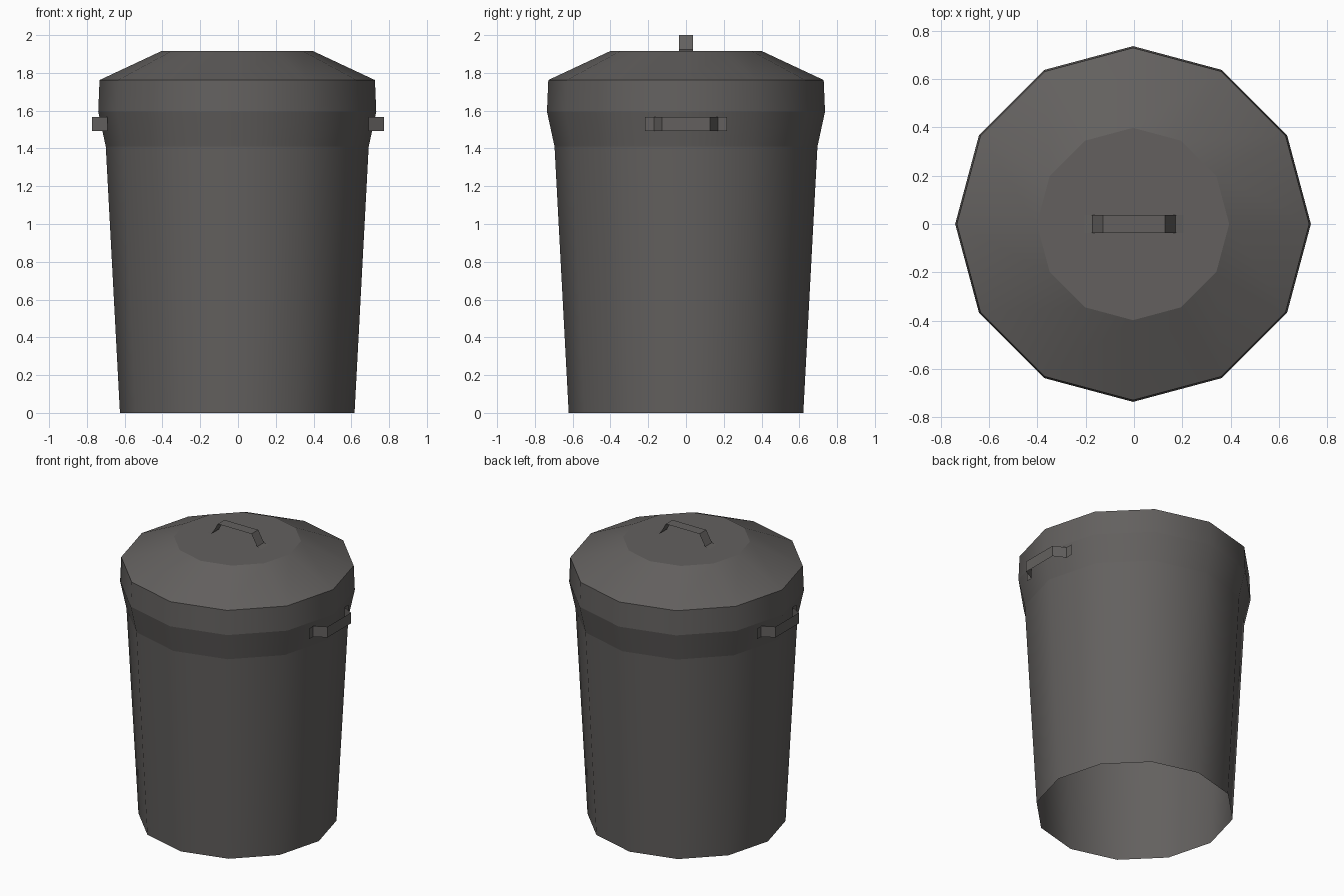
import bpy, bmesh, math

if "Cube" in bpy.data.objects:
    bpy.data.objects.remove(bpy.data.objects["Cube"])

SIDES = 12
OFFSET_X = -0.004

metal = bpy.data.materials.new("dark_grey_metal")
metal.diffuse_color = (0.125, 0.118, 0.114, 1)
metal.use_nodes = True
metal.node_tree.nodes["Principled BSDF"].inputs["Base Color"].default_value = metal.diffuse_color


def finish(bm, name):
    mesh = bpy.data.meshes.new(name)
    bm.to_mesh(mesh)
    bm.free()
    mesh.materials.append(metal)
    obj = bpy.data.objects.new(name, mesh)
    bpy.context.collection.objects.link(obj)
    return obj


def lathe(name, profile, cap_top=False):
    """Twelve-sided shell, smooth around each band, hard between bands."""
    bm = bmesh.new()
    rings = []
    for r, z in profile:
        rings.append([bm.verts.new((OFFSET_X + r * math.cos(math.tau * i / SIDES),
                                    r * math.sin(math.tau * i / SIDES), z))
                      for i in range(SIDES)])
    for low, high in zip(rings, rings[1:]):
        for i in range(SIDES):
            j = (i + 1) % SIDES
            bm.faces.new((low[i], low[j], high[j], high[i])).smooth = True
    if cap_top:
        bm.faces.new(rings[-1])
    for e in bm.edges:
        if abs(e.verts[0].co.z - e.verts[1].co.z) < 1e-5:
            e.smooth = False
    return finish(bm, name)


def ribbon(name, path, offset):
    """Thin strap: a path swept along the offset vector."""
    bm = bmesh.new()
    a = [bm.verts.new(p) for p in path]
    b = [bm.verts.new([p[k] + offset[k] for k in range(3)]) for p in path]
    for i in range(len(path) - 1):
        bm.faces.new((a[i], a[i + 1], b[i + 1], b[i]))
    return finish(bm, name)


# Tapered can, open underneath, with flared rim
lathe("bin_body", [(0.621, 0), (0.696, 1.41), (0.736, 1.595), (0.729, 1.762)])

# Sloped lid with flat top
lathe("bin_lid", [(0.729, 1.762), (0.398, 1.917)], cap_top=True)

# Lid handle
half = [(0.215, 1.915), (0.172, 1.924), (0.128, 2.0)]
path = [(-x, -0.037, z) for x, z in half] + [(x, -0.037, z) for x, z in reversed(half)]
ribbon("lid_handle", path, (0, 0.074, 0))

# Side handles
half = [(0.692, 0.216), (0.692, 0.17), (0.772, 0.128)]
for side, label in ((1, "right"), (-1, "left")):
    path = [(side * x, -side * y, 1.493) for x, y in half]
    path += [(side * x, side * y, 1.493) for x, y in reversed(half)]
    ribbon(label + "_handle", path, (0, 0, 0.074))
